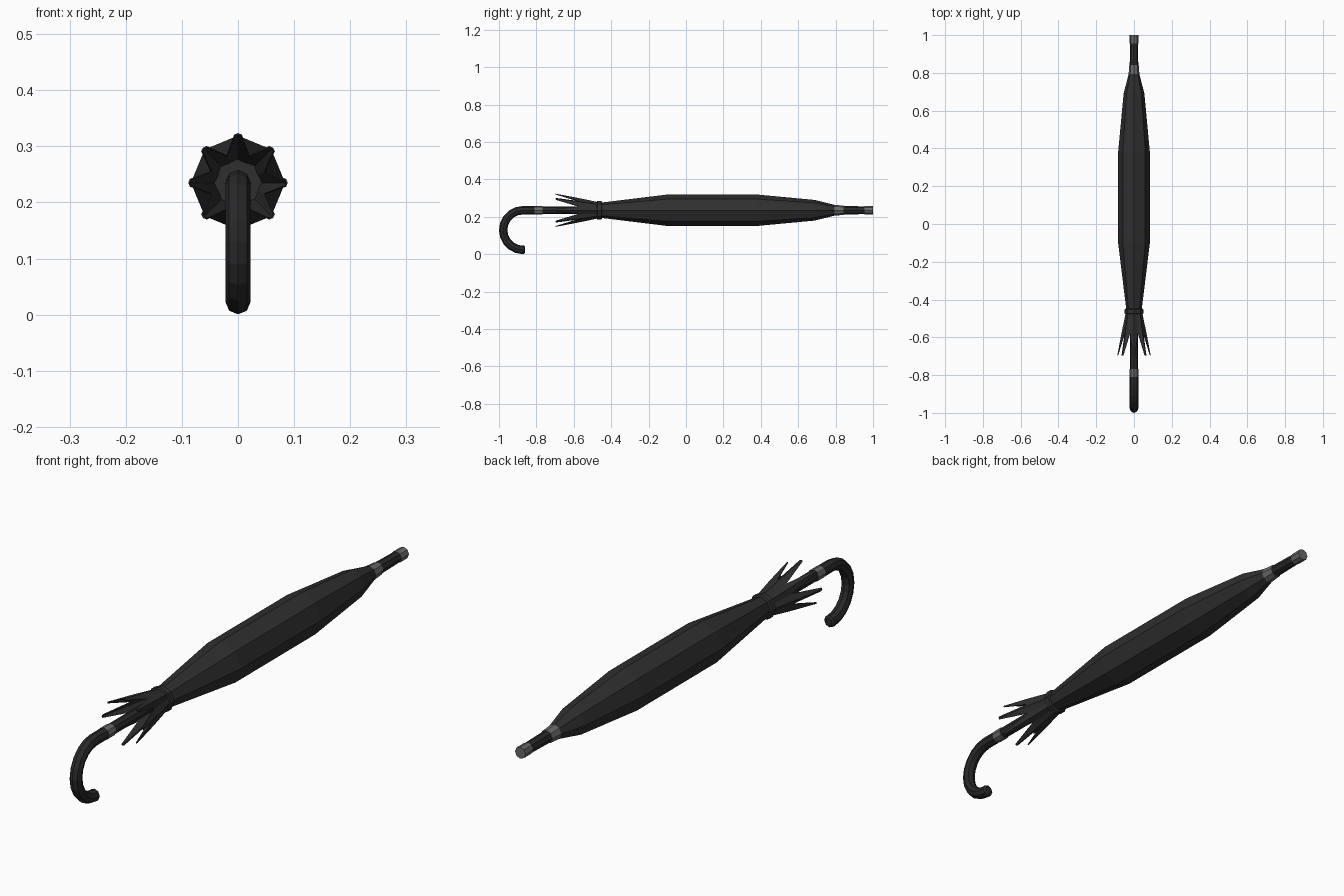
import bpy, bmesh, math
from mathutils import Vector

if "Cube" in bpy.data.objects:
    bpy.data.objects.remove(bpy.data.objects["Cube"])

AXIS = 0.235   # height of the shaft axis


def material(name, v):
    m = bpy.data.materials.new(name)
    m.diffuse_color = (v, v, v, 1)
    m.use_nodes = True
    m.node_tree.nodes["Principled BSDF"].inputs["Base Color"].default_value = m.diffuse_color
    return m


fabric = material("black fabric", 0.028)
dark = material("dark handle", 0.022)
metal = material("grey metal", 0.14)


def finish(bm, name, mat):
    bmesh.ops.recalc_face_normals(bm, faces=bm.faces)
    me = bpy.data.meshes.new(name)
    bm.to_mesh(me)
    bm.free()
    me.materials.append(mat)
    ob = bpy.data.objects.new(name, me)
    bpy.context.scene.collection.objects.link(ob)
    return ob


def tube(name, stations, mat, sides=8, caps=True):
    """Loft rings; station = (y, z, radius, tilt of the ring about x)."""
    bm = bmesh.new()
    rings = []
    for y, z, r, t in stations:
        up = Vector((0, -math.sin(t), math.cos(t)))
        ring = []
        for i in range(sides):
            a = 2 * math.pi * i / sides
            ring.append(bm.verts.new(Vector((0, y, z)) + r * (
                Vector((math.sin(a), 0, 0)) + up * math.cos(a) - Vector((math.sin(a), 0, 0))
                + Vector((math.sin(a), 0, 0)))))
        rings.append(ring)
    for a, b in zip(rings, rings[1:]):
        for i in range(sides):
            j = (i + 1) % sides
            bm.faces.new((a[i], a[j], b[j], b[i]))
    if caps:
        bm.faces.new(rings[0])
        bm.faces.new(rings[-1])
    return finish(bm, name, mat)


def straight(name, profile, mat, caps=True):
    return tube(name, [(y, AXIS, r, 0) for y, r in profile], mat, caps=caps)


# Shaft and ferrule
straight("shaft", [(-0.78, 0.021), (0.80, 0.021)], dark)
straight("ferrule", [(0.83, 0.023), (0.97, 0.0205)], dark)
straight("ferrule_tip", [(0.955, 0.0225), (1.0, 0.0225)], metal)
straight("top_collar", [(0.79, 0.029), (0.842, 0.025)], metal)
straight("handle_collar", [(-0.81, 0.0235), (-0.768, 0.0235)], metal)

# Hooked handle
R, cy = 0.106, -0.8715
path = [(-0.80, AXIS, 0.0225, 0)]
for k in range(11):
    t = math.pi * k / 10
    path.append((cy - R * math.sin(t), AXIS - R + R * math.cos(t), 0.0225, t))
path += [(cy + 0.006, AXIS - 2 * R + 0.001, 0.0225, math.pi),
         (cy + 0.012, AXIS - 2 * R + 0.002, 0.014, math.pi)]
tube("handle", path, dark)

# Furled canopy
straight("canopy", [(0.80, 0.027), (0.69, 0.055), (0.38, 0.084),
                    (-0.10, 0.084), (-0.46, 0.040)], fabric, caps=False)

# Tie strap with a small button
straight("strap", [(-0.478, 0.043), (-0.474, 0.049), (-0.452, 0.049), (-0.448, 0.043)], fabric)

# Loose fabric points flaring out behind the strap
bm = bmesh.new()


def point(a, r, y):
    return bm.verts.new((r * math.sin(a), y, AXIS + r * math.cos(a)))


step = math.pi / 4
for i in range(8):
    a = i * step
    root = [point(a - step / 2, 0.037, -0.46), point(a, 0.040, -0.46), point(a + step / 2, 0.037, -0.46)]
    mid = [point(a - step / 2, 0.052, -0.575), point(a, 0.064, -0.575), point(a + step / 2, 0.052, -0.575)]
    tip = [point(a - 0.07, 0.085, -0.695), point(a, 0.087, -0.697), point(a + 0.07, 0.085, -0.695)]
    for p, q in ((root, mid), (mid, tip)):
        for k in (0, 1):
            bm.faces.new((p[k], p[k + 1], q[k + 1], q[k]))
bmesh.ops.remove_doubles(bm, verts=bm.verts, dist=0.0005)
flare = finish(bm, "canopy_points", fabric)
solid = flare.modifiers.new("thickness", 'SOLIDIFY')
solid.thickness = 0.003
solid.offset = 0
